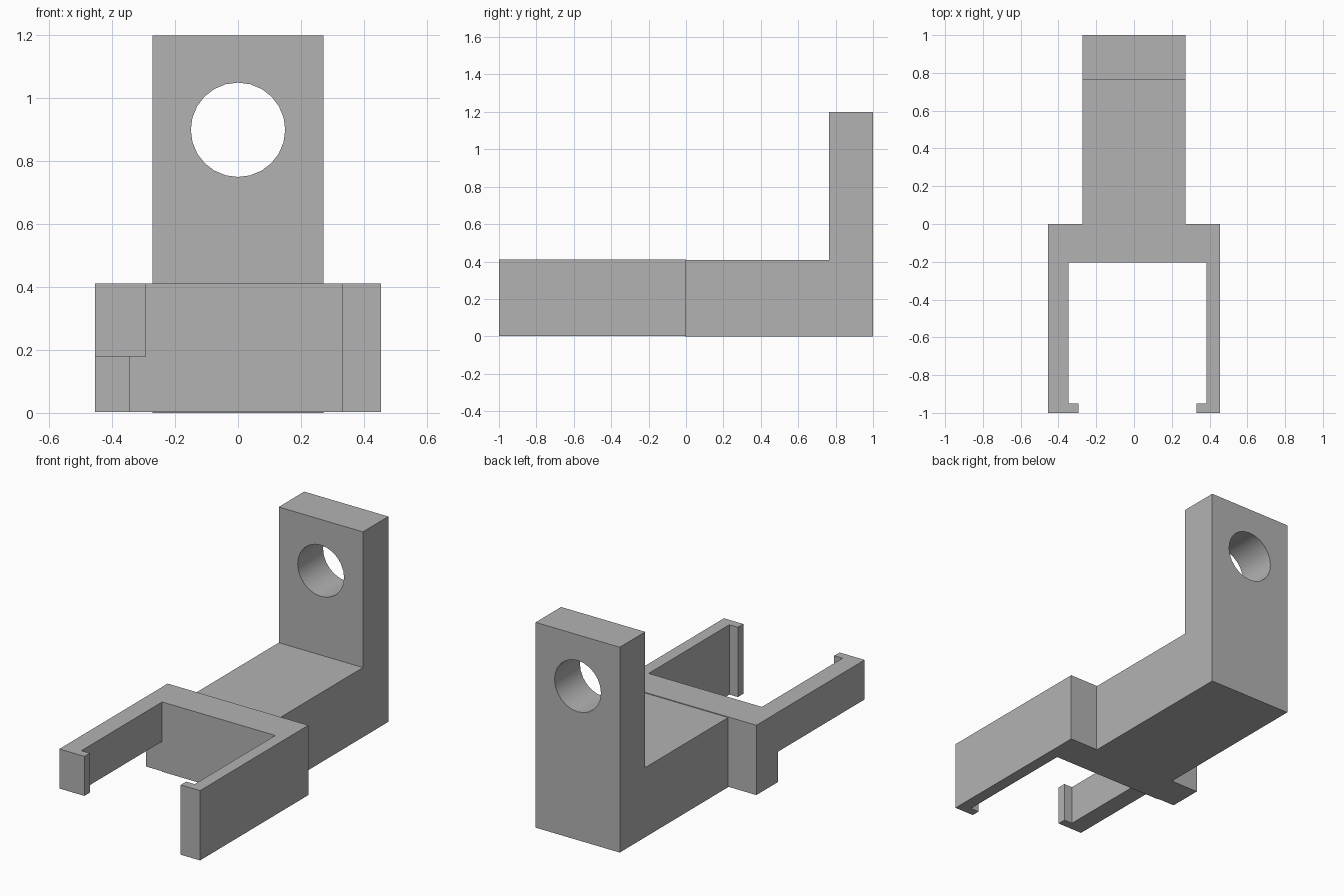
import bpy
import bmesh
from math import radians
from mathutils import Matrix, Vector

cube = bpy.data.objects.get("Cube")
if cube:
    bpy.data.objects.remove(cube, do_unlink=True)

# Single plain material
grey = bpy.data.materials.new("plain grey")
grey.use_nodes = True
colour = (0.45, 0.45, 0.45, 1)
grey.diffuse_color = colour
grey.node_tree.nodes["Principled BSDF"].inputs["Base Color"].default_value = colour


def finish(name, bm):
    bmesh.ops.recalc_face_normals(bm, faces=bm.faces)
    mesh = bpy.data.meshes.new(name)
    bm.to_mesh(mesh)
    bm.free()
    mesh.materials.append(grey)
    obj = bpy.data.objects.new(name, mesh)
    bpy.context.collection.objects.link(obj)
    return obj


def extrude(name, outline, sweep):
    """Solid made by sweeping a closed outline along a vector."""
    bm = bmesh.new()
    face = bm.faces.new([bm.verts.new(p) for p in outline])
    swept = bmesh.ops.extrude_face_region(bm, geom=[face], use_keep_orig=True)
    moved = [g for g in swept["geom"] if isinstance(g, bmesh.types.BMVert)]
    bmesh.ops.translate(bm, verts=moved, vec=Vector(sweep))
    return finish(name, bm)


def cut(obj, cutter):
    """Subtract the cutter, then remove it."""
    cutter.hide_render = True
    mod = obj.modifiers.new("cut", "BOOLEAN")
    mod.operation = "DIFFERENCE"
    mod.solver = "EXACT"
    mod.object = cutter
    bpy.ops.object.select_all(action="DESELECT")
    bpy.context.view_layer.objects.active = obj
    obj.select_set(True)
    bpy.ops.object.modifier_apply(modifier=mod.name)
    bpy.data.objects.remove(cutter, do_unlink=True)
    bpy.ops.object.shade_smooth_by_angle(angle=radians(30))


# L-shaped bracket: stem and upright plate
half = 0.272
side = [(-0.005, 0), (1, 0), (1, 1.2), (0.765, 1.2), (0.765, 0.407), (-0.005, 0.407)]
bracket = extrude("bracket", [(-half, y, z) for y, z in side], (2 * half, 0, 0))

# Round hole through the upright plate
bm = bmesh.new()
bmesh.ops.create_cone(bm, cap_ends=True, segments=24, radius1=0.15, radius2=0.15, depth=1,
                      matrix=Matrix.Translation((0, 0.9, 0.9)) @ Matrix.Rotation(radians(90), 4, "X"))
cut(bracket, finish("hole_cutter", bm))

# Clip: crossbar with two hooked arms, drawn in plan
wide, back, inner, hook, tip = 0.455, 0, -0.205, -0.95, -1
plan = [(-wide, back), (wide, back), (wide, tip), (0.33, tip), (0.33, hook), (0.385, hook),
        (0.385, inner), (-0.347, inner), (-0.347, hook), (-0.293, hook), (-0.293, tip), (-wide, tip)]
clip = extrude("clip", [(x, y, 0.003) for x, y in plan], (0, 0, 0.408))

# Shorter right arm: clear the space below it
under = [(-0.6, -1.1), (-0.2, -1.1), (-0.2, inner), (-0.347, inner), (-0.347, -0.2), (-0.6, -0.2)]
cut(clip, extrude("arm_cutter", [(x, y, -0.2) for x, y in under], (0, 0, 0.38)))
